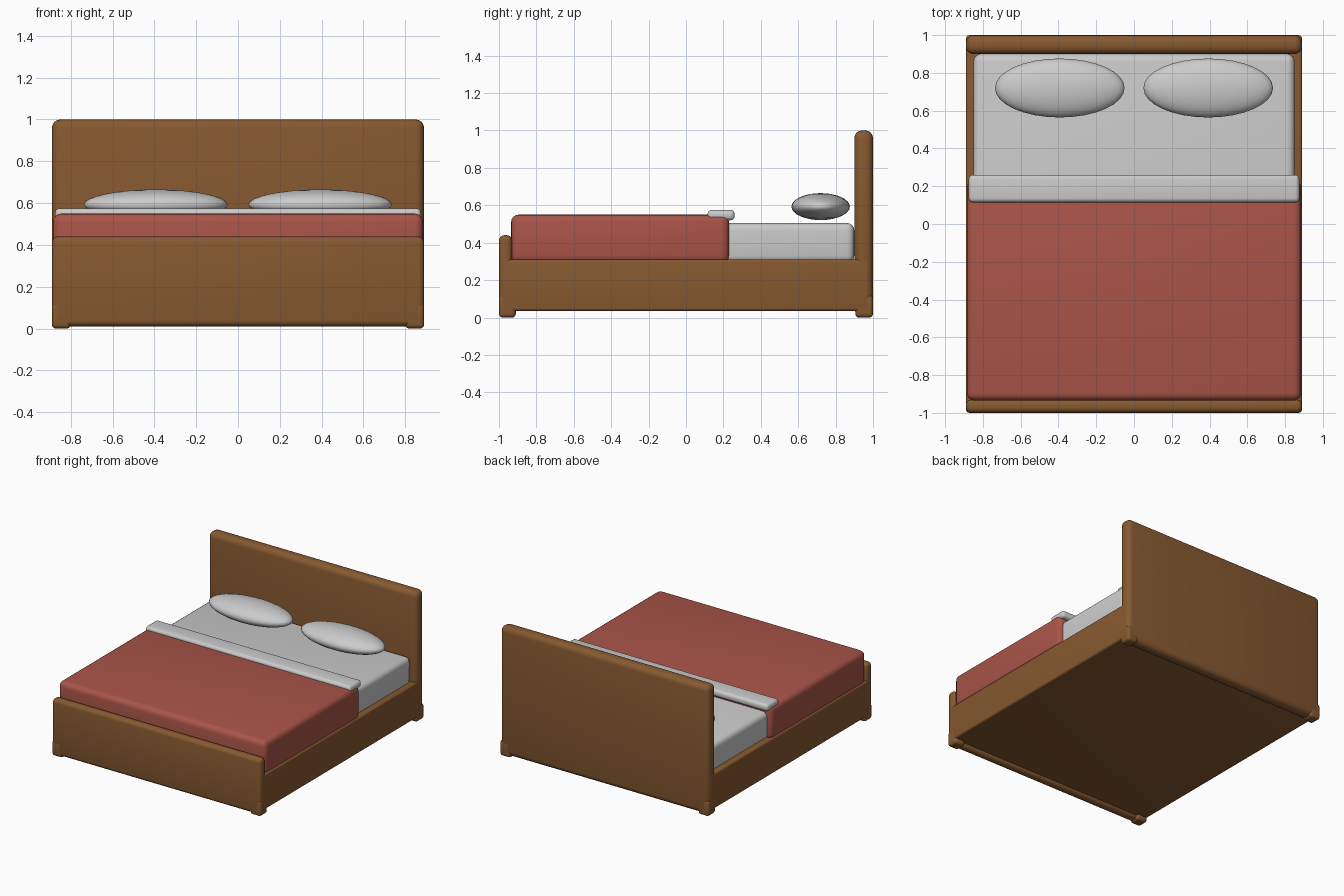
import bpy

if "Cube" in bpy.data.objects:
    bpy.data.objects.remove(bpy.data.objects["Cube"])


def material(name, rgb):
    m = bpy.data.materials.new(name)
    m.diffuse_color = (*rgb, 1)
    m.use_nodes = True
    m.node_tree.nodes["Principled BSDF"].inputs["Base Color"].default_value = m.diffuse_color
    return m


wood = material("wood", (0.24, 0.10, 0.03))
red = material("blanket_red", (0.40, 0.09, 0.065))


def finish(ob, name, mat):
    ob.name = name
    if mat:
        ob.data.materials.append(mat)


def box(name, x, y, z, bevel, mat=None):
    """Rounded box from (min, max) ranges."""
    r = (x, y, z)
    bpy.ops.mesh.primitive_cube_add(size=1, location=[(a + b) / 2 for a, b in r])
    ob = bpy.context.object
    ob.scale = [b - a for a, b in r]
    bpy.ops.object.transform_apply(location=False, rotation=False, scale=True)
    mod = ob.modifiers.new("round", "BEVEL")
    mod.width, mod.segments = bevel, 4
    bpy.ops.object.modifier_apply(modifier=mod.name)
    bpy.ops.object.shade_smooth_by_angle()
    finish(ob, name, mat)


# wooden frame
box("bed_base", (-0.89, 0.89), (-0.98, 0.98), (0.035, 0.31), 0.015, wood)
box("headboard", (-0.89, 0.89), (0.90, 1.0), (0.01, 1.0), 0.04, wood)
box("footboard", (-0.89, 0.89), (-1.0, -0.93), (0.01, 0.44), 0.028, wood)

# feet at the corners
for side, sx in (("left", -1), ("right", 1)):
    x = sorted((sx * 0.80, sx * 0.89))
    box(f"front_foot_{side}", x, (-1.0, -0.91), (0, 0.12), 0.02, wood)
    box(f"back_foot_{side}", x, (0.905, 1.0), (0, 0.12), 0.02, wood)

# bedding
box("mattress", (-0.85, 0.85), (-0.90, 0.90), (0.29, 0.505), 0.04)
box("blanket", (-0.885, 0.885), (-0.935, 0.23), (0.29, 0.55), 0.04, red)
box("sheet_fold", (-0.875, 0.875), (0.115, 0.26), (0.52, 0.575), 0.022)

# pillows
for side, sx in (("left", -1), ("right", 1)):
    bpy.ops.mesh.primitive_uv_sphere_add(segments=32, ring_count=16, radius=1,
                                         location=(sx * 0.393, 0.72, 0.593))
    ob = bpy.context.object
    ob.scale = (0.343, 0.156, 0.072)
    bpy.ops.object.transform_apply(location=False, rotation=False, scale=True)
    bpy.ops.object.shade_smooth()
    finish(ob, f"pillow_{side}", None)
